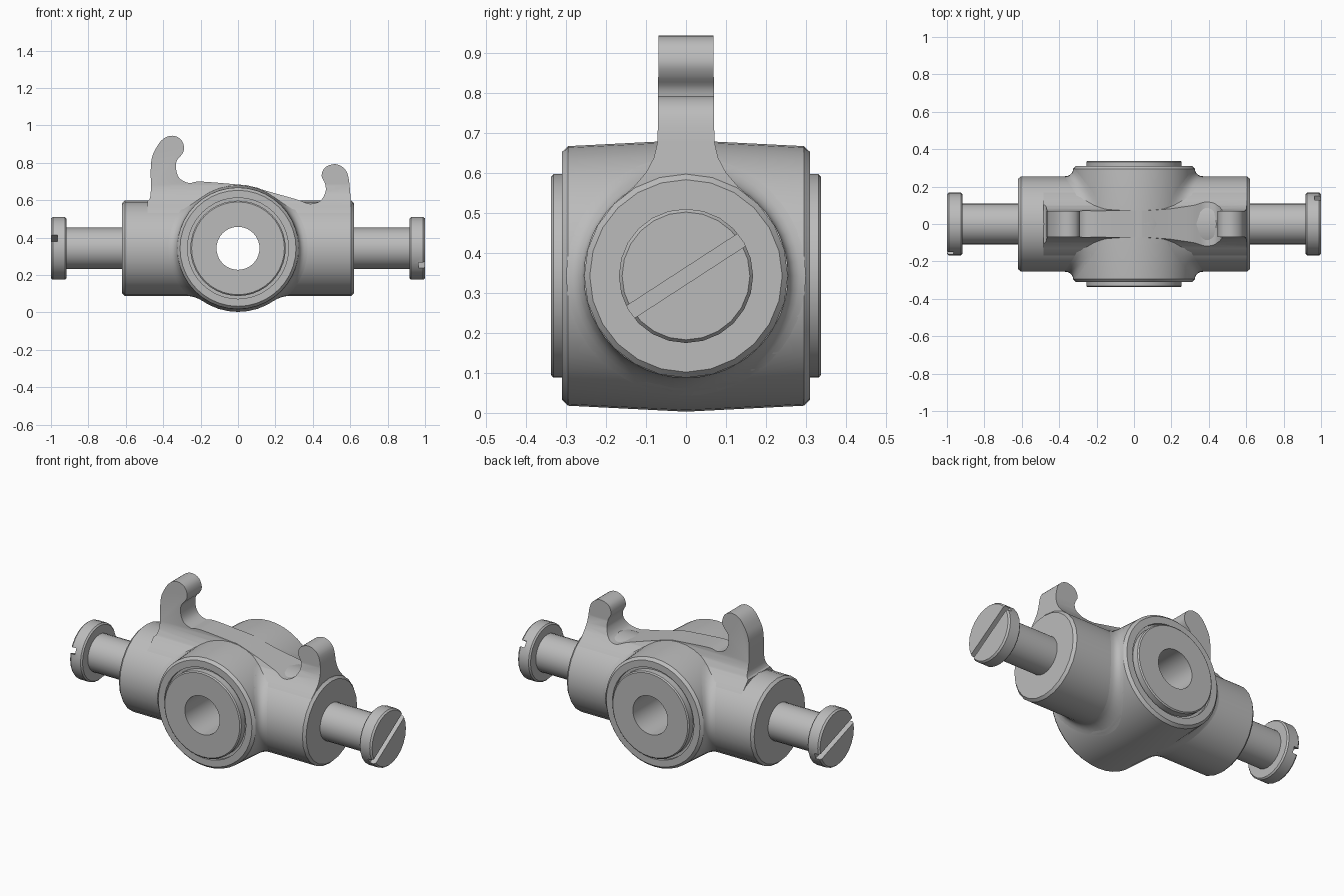
import bpy, bmesh, math
from mathutils import Vector, Matrix

cube = bpy.data.objects.get("Cube")
if cube:
    bpy.data.objects.remove(cube, do_unlink=True)

CZ = 0.343            # height of both axes
ARM_R = 0.255

steel = bpy.data.materials.new("plain_grey_metal")
steel.use_nodes = True
GREY = (0.5, 0.5, 0.5, 1)
steel.diffuse_color = GREY
steel.node_tree.nodes["Principled BSDF"].inputs["Base Color"].default_value = GREY


def finish(name, bm, smooth=True):
    bmesh.ops.recalc_face_normals(bm, faces=bm.faces[:])
    mesh = bpy.data.meshes.new(name)
    bm.to_mesh(mesh)
    bm.free()
    mesh.materials.append(steel)
    ob = bpy.data.objects.new(name, mesh)
    bpy.context.collection.objects.link(ob)
    if smooth:
        shade(ob)
    return ob


def activate(ob):
    bpy.ops.object.select_all(action='DESELECT')
    ob.select_set(True)
    bpy.context.view_layer.objects.active = ob


def shade(ob):
    activate(ob)
    bpy.ops.object.shade_smooth_by_angle(angle=math.radians(32))


def lathe(name, profile, axis, sides, closed=False):
    """Spin (distance along axis, radius) points round a horizontal axis."""
    bm = bmesh.new()
    axis = Vector(axis)
    vs = [bm.verts.new(axis * a + Vector((0, 0, r))) for a, r in profile]
    pairs = list(zip(vs, vs[1:])) + ([(vs[-1], vs[0])] if closed else [])
    es = [bm.edges.new(p) for p in pairs]
    bmesh.ops.spin(bm, geom=vs + es, cent=(0, 0, 0), axis=axis,
                   angle=math.tau, steps=sides)
    bmesh.ops.remove_doubles(bm, verts=bm.verts[:], dist=1e-4)
    bmesh.ops.translate(bm, verts=bm.verts[:], vec=(0, 0, CZ))
    return finish(name, bm)


def prism(name, points, shift):
    bm = bmesh.new()
    face = bm.faces.new([bm.verts.new(p) for p in points])
    ext = bmesh.ops.extrude_face_region(bm, geom=[face])
    verts = [g for g in ext["geom"] if isinstance(g, bmesh.types.BMVert)]
    bmesh.ops.translate(bm, verts=verts, vec=shift)
    return finish(name, bm, False)


def boolean(ob, tool, operation):
    mod = ob.modifiers.new("cut", 'BOOLEAN')
    mod.operation, mod.object, mod.solver = operation, tool, 'EXACT'
    activate(ob)
    bpy.ops.object.modifier_apply(modifier=mod.name)
    bpy.data.objects.remove(tool, do_unlink=True)
    shade(ob)


def rounded(points, steps=4):
    """Smooth path through the points."""
    p = [Vector(q) for q in points]
    p = [p[0]] + p + [p[-1]]
    out = []
    for a, b, c, d in zip(p, p[1:], p[2:], p[3:]):
        for k in range(steps):
            t = k / steps
            out.append(b + 0.5 * t * (c - a + t * (2 * a - 5 * b + 4 * c - d
                                                   + t * (3 * (b - c) + d - a))))
    return out + [p[-1]]


# Crowned hub with grooved bosses and a through bore
half = [(0.115, 0.338), (0.248, 0.338), (0.255, 0.332), (0.255, 0.295),
        (0.27, 0.295), (0.27, 0.311), (0.31, 0.311), (0.325, 0.295)]
hub = ([(-y, r) for r, y in half] + [(0, 0.34)]
       + [(y, r) for r, y in reversed(half)])
lathe("hub", hub, (0, 1, 0), 40, closed=True)


def hub_x(y, z):
    radius = 0.34 - 0.05 * abs(y)
    return math.sqrt(max(radius ** 2 - z ** 2, 0))


def fillet(name, side, size=0.045, sides=48, steps=5):
    """Concave blend round the joint between an arm and the hub."""
    bm = bmesh.new()
    rows = []
    for i in range(sides):
        c, s = math.cos(math.tau * i / sides), math.sin(math.tau * i / sides)
        joint = hub_x(ARM_R * c, ARM_R * s)
        wide = ARM_R + size
        a = Vector((hub_x(wide * c, wide * s), wide))
        p = Vector((joint, ARM_R))
        b = Vector((joint + size, ARM_R))
        row = []
        for k in range(steps + 1):
            t = k / steps
            q = a * (1 - t) ** 2 + p * 2 * t * (1 - t) + b * t * t
            row.append(bm.verts.new((side * q.x, q.y * c, CZ + q.y * s)))
        rows.append(row)
    for r0, r1 in zip(rows, rows[1:] + rows[:1]):
        for k in range(steps):
            bm.faces.new((r0[k], r0[k + 1], r1[k + 1], r1[k]))
    return finish(name, bm)


# Arms, fillets and slotted bolts on both sides
arm = [(0.15, 0), (0.15, ARM_R), (0.605, ARM_R), (0.62, 0.241), (0.62, 0)]
bolt = [(0.58, 0), (0.58, 0.11), (0.918, 0.11), (0.918, 0.16), (0.926, 0.168),
        (0.99, 0.168), (1.0, 0.16), (1.0, 0)]
for side, label, tilt in ((1, "left", 33), (-1, "right", -19)):
    lathe(label + "_arm", arm, (side, 0, 0), 24)
    fillet(label + "_arm_fillet", side)
    screw = lathe(label + "_bolt", bolt, (side, 0, 0), 24)
    bm = bmesh.new()
    bmesh.ops.create_cube(bm, size=1, matrix=(
        Matrix.Translation((side * 1.0, 0, CZ))
        @ Matrix.Rotation(math.radians(tilt), 4, 'X')
        @ Matrix.Diagonal((0.07, 0.5, 0.036, 1))))
    slot = finish("slot_cutter", bm, False)
    slot.hide_render = True
    boolean(screw, slot, 'DIFFERENCE')

# Top web with two hooks: side outline crossed with a flared section
outline = rounded([
    (-0.485, 0.595), (-0.467, 0.63), (-0.465, 0.80), (-0.44, 0.875),
    (-0.40, 0.928), (-0.35, 0.945), (-0.305, 0.925), (-0.288, 0.88),
    (-0.30, 0.845), (-0.328, 0.81), (-0.33, 0.76), (-0.31, 0.715),
    (-0.26, 0.692), (-0.20, 0.70), (0, 0.684), (0.06, 0.677), (0.17, 0.645),
    (0.315, 0.604), (0.385, 0.581), (0.44, 0.597), (0.468, 0.645),
    (0.465, 0.69), (0.447, 0.73), (0.465, 0.775), (0.52, 0.793),
    (0.57, 0.768), (0.592, 0.715), (0.603, 0.60)])
outline += [Vector((0.603, 0.48)), Vector((-0.485, 0.48))]
web = prism("hook_web", [(v.x, -0.3, v.y) for v in outline], (0, 0.6, 0))

flank = [(0.2, 0.48), (0.18, 0.522), (0.13, 0.567), (0.10, 0.602),
         (0.08, 0.64), (0.071, 0.68), (0.068, 1.0)]
section = flank + [(-y, z) for y, z in reversed(flank)]
flare = prism("web_section", [(-0.7, y, z) for y, z in section], (1.4, 0, 0))
flare.hide_render = True
boolean(web, flare, 'INTERSECT')
